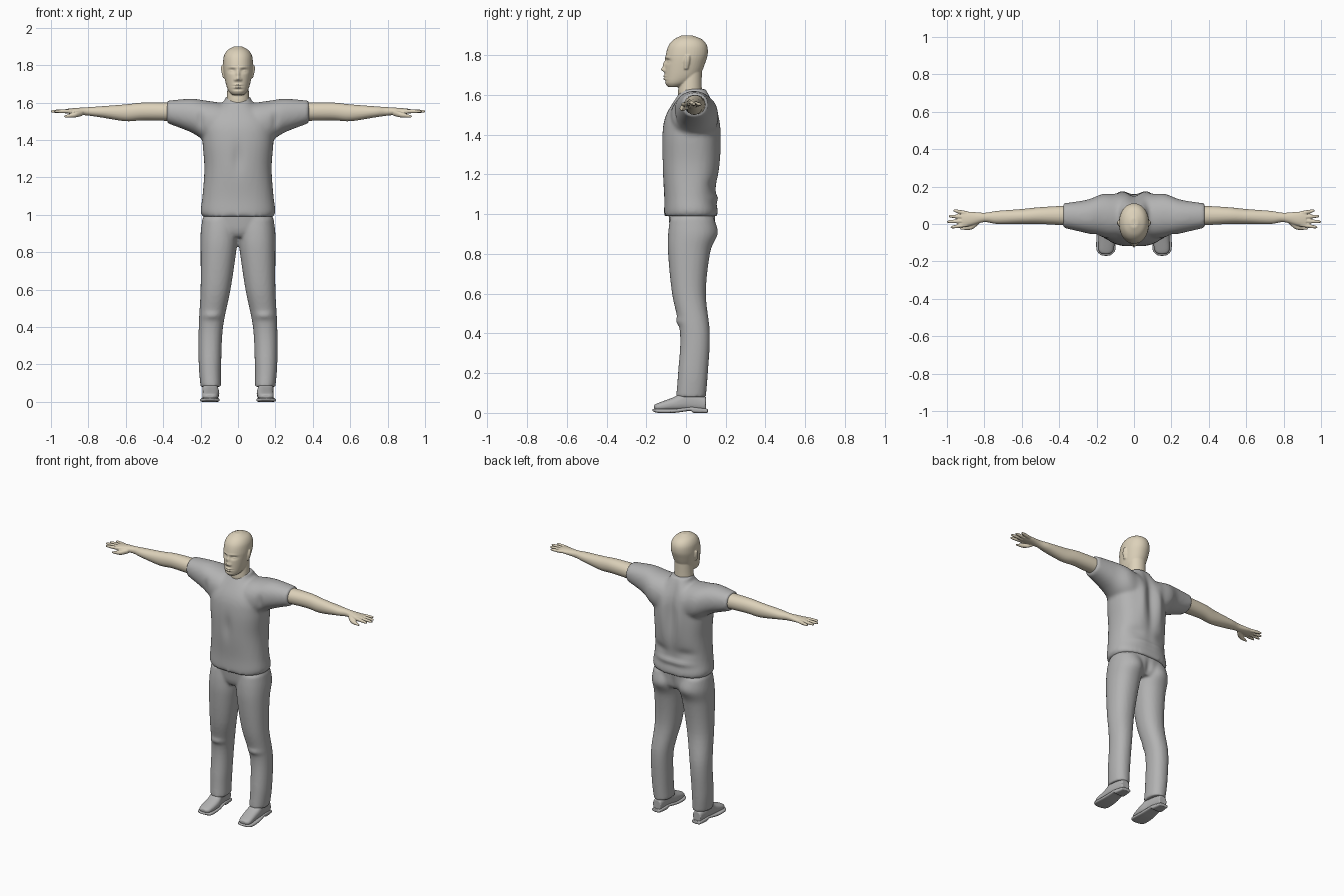
import bpy, bmesh, math

if "Cube" in bpy.data.objects:
    bpy.data.objects.remove(bpy.data.objects["Cube"])


def material(name, colour):
    mat = bpy.data.materials.new(name)
    mat.use_nodes = True
    mat.diffuse_color = (*colour, 1)
    mat.node_tree.nodes["Principled BSDF"].inputs["Base Color"].default_value = (*colour, 1)
    return mat


SKIN = material("skin", (.72, .64, .49))
CLOTH = material("grey cloth", (.45, .45, .45))


# Cross-sections: position along the loft, then low and high on both cross axes
def level(z, half, front, back):
    return (z, -half, half, front, back)


def leg_level(z, inner, outer, front, back):
    return (z, inner, outer, front, back)


def shoe_cut(y, inner, outer, bottom, top):
    return (y, inner, outer, bottom, top)


def arm_cut(x, front, back, bottom, top):
    return (x, front, back, bottom, top)


def place(axis, along, u, v, side):
    """Turn loft coordinates into a point, flipped for the right side."""
    x, y, z = {"x": (along, u, v), "y": (u, along, v), "z": (u, v, along)}[axis]
    return (x * side, y, z)


def spline(rows, steps=6):
    """Smooth the sections with a Catmull-Rom curve."""
    out = []
    for i in range(len(rows) - 1):
        quad = [rows[max(i - 1, 0)], rows[i], rows[i + 1], rows[min(i + 2, len(rows) - 1)]]
        for k in range(steps):
            t = k / steps
            out.append([b + t / 2 * (c - a + t * (2 * a - 5 * b + 4 * c - d + t * (3 * (b - c) + d - a)))
                        for a, b, c, d in zip(*quad)])
    return out + [rows[-1]]


def loft(bm, axis, rows, power=2.0, side=1, segments=40):
    """Skin rounded sections running along an axis; a higher power is boxier."""
    rings = []
    for along, u_low, u_high, v_low, v_high in spline(rows):
        ring = []
        for k in range(segments):
            angle = math.tau * k / segments
            c, s = math.cos(angle), math.sin(angle)
            u = math.copysign(abs(c) ** (2 / power), c)
            v = math.copysign(abs(s) ** (2 / power), s)
            u = (u_low + u_high + u * (u_high - u_low)) / 2
            v = (v_low + v_high + v * (v_high - v_low)) / 2
            ring.append(bm.verts.new(place(axis, along, u, v, side)))
        rings.append(ring)
    faces = [bm.faces.new(rings[0]), bm.faces.new(rings[-1])]
    for lower, upper in zip(rings, rings[1:]):
        for k in range(segments):
            n = (k + 1) % segments
            faces.append(bm.faces.new((lower[k], lower[n], upper[n], upper[k])))
    bmesh.ops.recalc_face_normals(bm, faces=faces)


def finish(name, bm, mat, voxel, smooth):
    """Fuse the overlapping lofts into one smooth skin."""
    mesh = bpy.data.meshes.new(name)
    bm.to_mesh(mesh)
    bm.free()
    obj = bpy.data.objects.new(name, mesh)
    bpy.context.collection.objects.link(obj)
    remesh = obj.modifiers.new("fuse", "REMESH")
    remesh.mode, remesh.voxel_size = "VOXEL", voxel
    soften = obj.modifiers.new("soften", "SMOOTH")
    soften.factor, soften.iterations = 0.5, smooth
    graph = bpy.context.evaluated_depsgraph_get()
    obj.data = bpy.data.meshes.new_from_object(obj.evaluated_get(graph))
    obj.modifiers.clear()
    obj.data.materials.clear()
    obj.data.materials.append(mat)
    obj.data.polygons.foreach_set("use_smooth", [True] * len(obj.data.polygons))
    return obj


FRONT, BACK = -1, 1


def sculpt(obj, facing, x, z, width, height, out):
    """Raise or dent the front or back with a soft brush, on both sides if off centre."""
    normals = [v.normal.copy() for v in obj.data.vertices]
    for centre in {x, -x}:
        for v, normal in zip(obj.data.vertices, normals):
            d = ((v.co.x - centre) / width) ** 2 + ((v.co.z - z) / height) ** 2
            v.co.y += facing * out * math.exp(-d) * max(0, facing * normal.y)


# Shirt: body, shoulders and short sleeves
bm = bmesh.new()
loft(bm, "z", [
    level(z=.99, half=.19, front=-.11, back=.16),
    level(z=1.02, half=.2, front=-.11, back=.16),
    level(z=1.1, half=.19, front=-.11, back=.15),
    level(z=1.25, half=.18, front=-.12, back=.17),
    level(z=1.4, half=.19, front=-.12, back=.17),
    level(z=1.5, half=.18, front=-.1, back=.16),
    level(z=1.6, half=.08, front=-.04, back=.12),
    level(z=1.63, half=.07, front=-.02, back=.1)], power=2.4)
for side in (1, -1):
    loft(bm, "x", [
        arm_cut(x=0, front=-.07, back=.15, bottom=1.36, top=1.58),
        arm_cut(x=.1, front=-.08, back=.16, bottom=1.36, top=1.6),
        arm_cut(x=.17, front=-.07, back=.16, bottom=1.39, top=1.61),
        arm_cut(x=.25, front=-.05, back=.13, bottom=1.44, top=1.62),
        arm_cut(x=.38, front=-.02, back=.11, bottom=1.49, top=1.61)], power=2.2, side=side)
shirt = finish("shirt", bm, CLOTH, voxel=.011, smooth=6)
# Cloth folds: back furrow and ridges, waist gathers, chest creases
sculpt(shirt, BACK, x=0, z=1.4, width=.03, height=.2, out=-.02)
sculpt(shirt, BACK, x=.07, z=1.4, width=.03, height=.15, out=.01)
sculpt(shirt, BACK, x=.1, z=1.15, width=.06, height=.03, out=-.01)
sculpt(shirt, BACK, x=.06, z=1.08, width=.08, height=.02, out=.01)
sculpt(shirt, FRONT, x=0, z=1.3, width=.03, height=.08, out=-.01)
sculpt(shirt, FRONT, x=.2, z=1.5, width=.02, height=.05, out=-.01)

# Trousers: hips and two legs
bm = bmesh.new()
loft(bm, "z", [
    level(z=.88, half=.1, front=-.06, back=.12),
    level(z=.92, half=.18, front=-.08, back=.14),
    level(z=1.03, half=.18, front=-.09, back=.15)], power=2.3)
for side in (1, -1):
    loft(bm, "z", [
        leg_level(z=.08, inner=.09, outer=.2, front=-.05, back=.1),
        leg_level(z=.2, inner=.09, outer=.21, front=-.04, back=.11),
        leg_level(z=.4, inner=.08, outer=.21, front=-.03, back=.12),
        leg_level(z=.6, inner=.04, outer=.2, front=-.07, back=.1),
        leg_level(z=.8, inner=.01, outer=.2, front=-.09, back=.12),
        leg_level(z=.9, inner=0, outer=.2, front=-.09, back=.15),
        leg_level(z=.98, inner=0, outer=.19, front=-.08, back=.14)], power=2.2, side=side)
trousers = finish("trousers", bm, CLOTH, voxel=.009, smooth=4)
# Seat and knee folds
sculpt(trousers, BACK, x=0, z=.92, width=.02, height=.06, out=-.01)
sculpt(trousers, BACK, x=.09, z=.91, width=.06, height=.05, out=.01)
sculpt(trousers, FRONT, x=.14, z=.46, width=.06, height=.02, out=.01)

# Shoes: upper and a sole with a raised arch
for label, side in (("left", 1), ("right", -1)):
    bm = bmesh.new()
    loft(bm, "y", [
        shoe_cut(y=-.16, inner=.13, outer=.17, bottom=.02, top=.04),
        shoe_cut(y=-.14, inner=.11, outer=.19, bottom=.01, top=.05),
        shoe_cut(y=-.06, inner=.1, outer=.19, bottom=.01, top=.08),
        shoe_cut(y=0, inner=.11, outer=.19, bottom=.01, top=.11),
        shoe_cut(y=.1, inner=.12, outer=.18, bottom=.01, top=.08)], power=2.5, side=side)
    finish(label + "_shoe", bm, CLOTH, voxel=.005, smooth=4)
    bm = bmesh.new()
    loft(bm, "y", [
        shoe_cut(y=-.17, inner=.13, outer=.17, bottom=.01, top=.02),
        shoe_cut(y=-.14, inner=.1, outer=.2, bottom=0, top=.02),
        shoe_cut(y=-.06, inner=.1, outer=.2, bottom=0, top=.02),
        shoe_cut(y=.02, inner=.11, outer=.19, bottom=.01, top=.03),
        shoe_cut(y=.04, inner=.11, outer=.19, bottom=0, top=.03),
        shoe_cut(y=.11, inner=.12, outer=.18, bottom=0, top=.02)], power=4, side=side)
    finish(label + "_sole", bm, CLOTH, voxel=.004, smooth=2)

# Head, neck and ears
bm = bmesh.new()
loft(bm, "z", [
    level(z=1.64, half=.03, front=-.09, back=-.03),
    level(z=1.66, half=.05, front=-.105, back=.02),
    level(z=1.7, half=.065, front=-.107, back=.07),
    level(z=1.77, half=.078, front=-.104, back=.1),
    level(z=1.81, half=.08, front=-.1, back=.11),
    level(z=1.85, half=.075, front=-.087, back=.105),
    level(z=1.88, half=.056, front=-.06, back=.08),
    level(z=1.9, half=.02, front=-.02, back=.03)], power=2.1)
loft(bm, "z", [
    level(z=1.54, half=.07, front=-.03, back=.09),
    level(z=1.62, half=.06, front=-.04, back=.08),
    level(z=1.73, half=.055, front=-.02, back=.08)])
for side in (1, -1):
    loft(bm, "z", [
        leg_level(z=1.73, inner=.07, outer=.08, front=-.01, back=.01),
        leg_level(z=1.77, inner=.07, outer=.09, front=-.01, back=.02),
        leg_level(z=1.8, inner=.07, outer=.09, front=0, back=.02)], side=side)
head = finish("head", bm, SKIN, voxel=.004, smooth=4)
# Eye sockets, lids and brows
sculpt(head, FRONT, x=.033, z=1.77, width=.019, height=.011, out=-.014)
sculpt(head, FRONT, x=.033, z=1.768, width=.012, height=.006, out=.008)
sculpt(head, FRONT, x=.03, z=1.788, width=.024, height=.007, out=.004)
# Nose bridge, tip and nostrils
sculpt(head, FRONT, x=0, z=1.752, width=.01, height=.02, out=.012)
sculpt(head, FRONT, x=0, z=1.728, width=.013, height=.011, out=.018)
sculpt(head, FRONT, x=.014, z=1.722, width=.008, height=.007, out=.008)
# Lips, mouth line and chin
for lip in (1.694, 1.681):
    sculpt(head, FRONT, x=0, z=lip, width=.02, height=.005, out=.01)
sculpt(head, FRONT, x=0, z=1.688, width=.024, height=.003, out=-.006)
sculpt(head, FRONT, x=0, z=1.67, width=.025, height=.005, out=-.005)

# Arms with hands
for label, side in (("left", 1), ("right", -1)):
    bm = bmesh.new()
    loft(bm, "x", [
        arm_cut(x=.33, front=-.01, back=.1, bottom=1.5, top=1.6),
        arm_cut(x=.5, front=0, back=.09, bottom=1.505, top=1.6),
        arm_cut(x=.6, front=0, back=.08, bottom=1.5, top=1.59),
        arm_cut(x=.73, front=0, back=.07, bottom=1.52, top=1.58),
        arm_cut(x=.8, front=.01, back=.06, bottom=1.53, top=1.575),
        arm_cut(x=.88, front=-.01, back=.066, bottom=1.537, top=1.57),
        arm_cut(x=.92, front=-.01, back=.06, bottom=1.542, top=1.565)], power=2.1, side=side)
    # Four fingers fanning out from the palm, each tapering to its tip
    for finger, tip in enumerate((.98, 1, .99, .965)):
        root = .02 * finger - .003
        rows = []
        for t in (0, .4, .8, .95, 1):
            y = root + t * .01 * (finger - 1.5)
            x = .89 + t * (tip - .89)
            r = .011 * (1 - t ** 4 / 2)
            rows.append(arm_cut(x, front=y - r, back=y + r, bottom=1.553 - r, top=1.553 + r))
        loft(bm, "x", rows, side=side, segments=16)
    # Thumb
    loft(bm, "x", [
        arm_cut(x=.83, front=0, back=.03, bottom=1.53, top=1.56),
        arm_cut(x=.87, front=-.03, back=0, bottom=1.52, top=1.55),
        arm_cut(x=.93, front=-.03, back=-.02, bottom=1.52, top=1.53)], side=side)
    finish(label + "_arm", bm, SKIN, voxel=.004, smooth=3)
